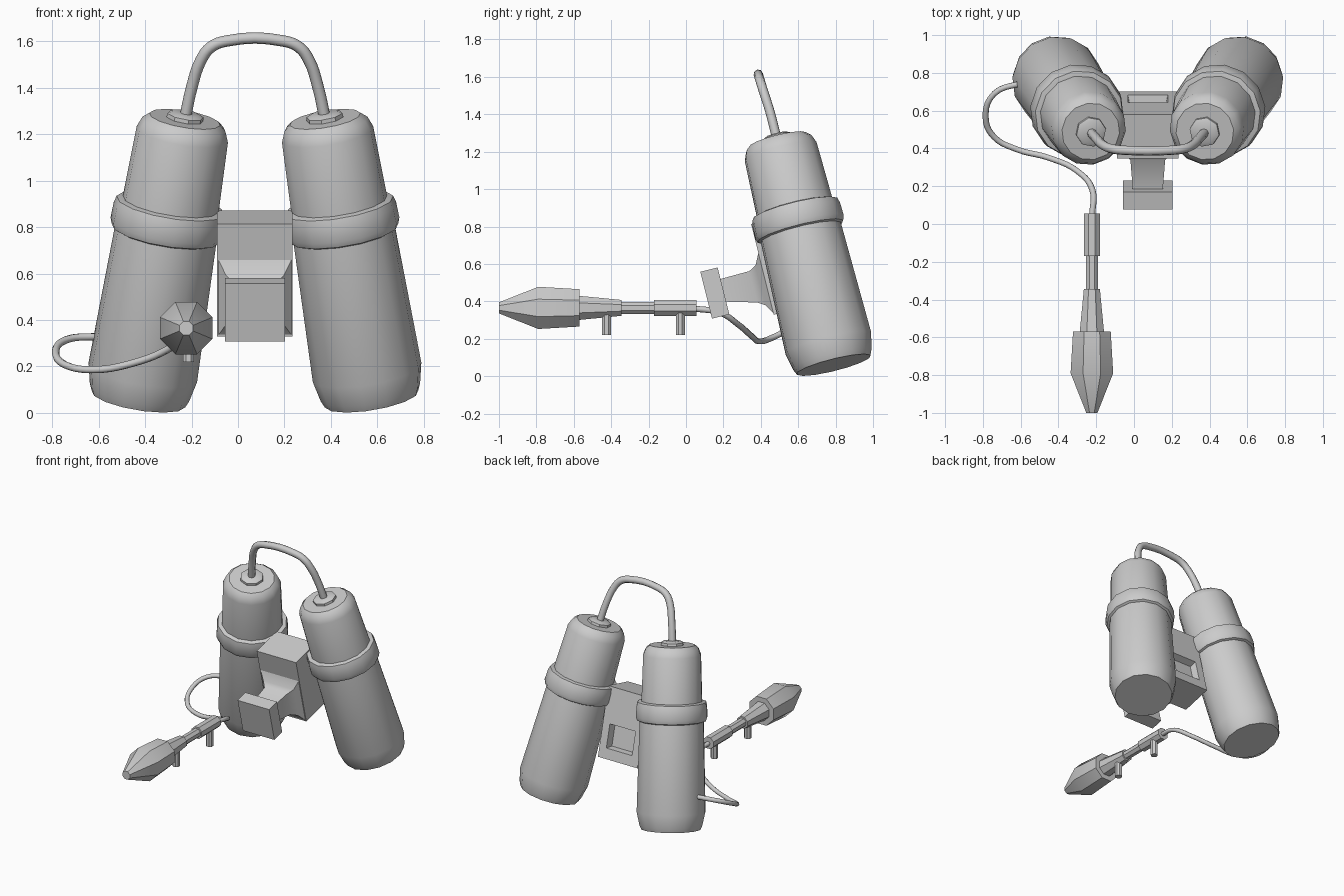
import bpy, bmesh, math
from mathutils import Vector, Matrix

if "Cube" in bpy.data.objects:
    bpy.data.objects.remove(bpy.data.objects["Cube"])

CX = 0.073          # symmetry plane of the twin tanks
TILT = 0.245        # backward lean of the pack


def finish(name, bm, angle=38):
    bmesh.ops.recalc_face_normals(bm, faces=bm.faces)
    me = bpy.data.meshes.new(name)
    bm.to_mesh(me)
    bm.free()
    ob = bpy.data.objects.new(name, me)
    bpy.context.collection.objects.link(ob)
    bpy.ops.object.select_all(action='DESELECT')
    ob.select_set(True)
    bpy.context.view_layer.objects.active = ob
    bpy.ops.object.shade_smooth_by_angle(angle=math.radians(angle))
    return ob


def loft(name, rings, matrix=None, angle=38):
    """Skin a list of equal-length point rings and cap both ends."""
    bm = bmesh.new()
    vs = [[bm.verts.new(p) for p in ring] for ring in rings]
    n = len(vs[0])
    for a, b in zip(vs, vs[1:]):
        for i in range(n):
            j = (i + 1) % n
            bm.faces.new((a[i], a[j], b[j], b[i]))
    bm.faces.new(vs[0])
    bm.faces.new(vs[-1])
    if matrix:
        bm.transform(matrix)
    return finish(name, bm, angle)


def lathe(name, start, axis, profile, sides):
    """Turn (distance, radius) pairs around an axis."""
    rot = Vector(axis).to_track_quat('Z', 'Y').to_matrix().to_4x4()
    off = math.pi / sides
    rings = [[(r * math.cos(off + math.tau * i / sides),
               r * math.sin(off + math.tau * i / sides), s)
              for i in range(sides)] for s, r in profile]
    return loft(name, rings, Matrix.Translation(start) @ rot)


def tube(name, points, radius, resolution):
    cu = bpy.data.curves.new(name, 'CURVE')
    cu.dimensions = '3D'
    cu.bevel_depth = radius
    cu.bevel_resolution = 2
    cu.resolution_u = resolution
    cu.use_fill_caps = True
    sp = cu.splines.new('BEZIER')
    sp.bezier_points.add(len(points) - 1)
    for bp, p in zip(sp.bezier_points, points):
        bp.co = p
        bp.handle_left_type = bp.handle_right_type = 'AUTO'
    ob = bpy.data.objects.new(name, cu)
    bpy.context.collection.objects.link(ob)
    return ob


# Twin tanks, each with a strap ring and an outlet collar
tank = [(0, .205), (.03, .218), (.12, .238), (.74, .222), (.87, .21),
        (1.19, .2), (1.235, .182), (1.258, .155)]
band = [(.735, .215), (.745, .238), (.77, .247), (.84, .244), (.87, .236), (.878, .205)]
for side, label in ((-1, "left"), (1, "right")):
    base = Vector((CX + side * .502, .79, .06))
    top = Vector((CX + side * .302, .49, 1.265))
    axis = top - base
    lathe(label + "_tank", base, axis, tank, 14)
    lathe(label + "_tank_band", base, axis, band, 14)
    lathe(label + "_outlet_collar", base, axis,
          [(1.23, .083), (1.275, .08), (1.285, .06)], 8)

# Pipe joining the tank tops
half = [(.305, .49, 1.25), (.27, .45, 1.41), (.232, .415, 1.52),
        (.19, .398, 1.575), (.12, .39, 1.602)]
path = [(CX - x, y, z) for x, y, z in half] + [(CX + x, y, z) for x, y, z in reversed(half)]
tube("connecting_pipe", path, .025, 4)

# Centre pack, with a square recess in the rear face
pack = Matrix.Translation((CX, .525, .60)) @ Matrix.Rotation(TILT, 4, 'X')
bm = bmesh.new()
bmesh.ops.create_cube(bm, size=1, matrix=Matrix.Diagonal((.325, .24, .50, 1)))
bm.normal_update()
rear = max(bm.faces, key=lambda f: f.calc_center_median().y)
bmesh.ops.inset_region(bm, faces=[rear], thickness=.08)
for v in rear.verts:
    v.co.z = -.09 + math.copysign(.085, v.co.z)
bmesh.ops.inset_region(bm, faces=[rear], thickness=.015, depth=-.05)
bm.transform(pack)
finish("centre_pack", bm)


def section(y, half_width, low, high):
    w = half_width
    return [(-w, y, low), (w, y, low), (w, y, high), (-w, y, high)]


# Flared arm and the front pad it carries
loft("pad_arm", [section(-.115, .162, -.25, .10), section(-.15, .125, -.19, .03),
                 section(-.19, .092, -.165, .008), section(-.37, .078, -.115, .004)],
     pack, 45)
loft("front_pad", [section(-.35, .13, -.19, .068), section(-.445, .13, -.19, .068)], pack)

# Spray gun, turned along the front axis
GX, GZ = -.223, .365
gun = (
    ("gun_handle", .055, .225, [(0, .046), (.225, .046)]),
    ("gun_barrel", -.16, .2, [(0, .034), (.2, .034)]),
    ("gun_sleeve", -.345, .23, [(0, .046), (.23, .07)]),
    ("gun_nozzle", -.57, .43, [(0, .108), (.22, .122), (.43, .032)]),
)
for name, y, length, profile in gun:
    lathe(name, (GX, y, GZ), (0, -1, 0), profile, 8)
for name, y in (("rear_grip", -.03), ("front_grip", -.425)):
    lathe(name, (GX + .01, y, .22), (0, 0, 1), [(0, .026), (.12, .026)], 8)

# Hose from the left tank to the gun
tube("hose", [(-.222, .04, .362), (-.22, .18, .34), (-.30, .28, .275), (-.45, .35, .215),
              (-.62, .395, .186), (-.74, .46, .205), (-.785, .56, .255),
              (-.74, .69, .315), (-.58, .75, .33)], .016, 5)
